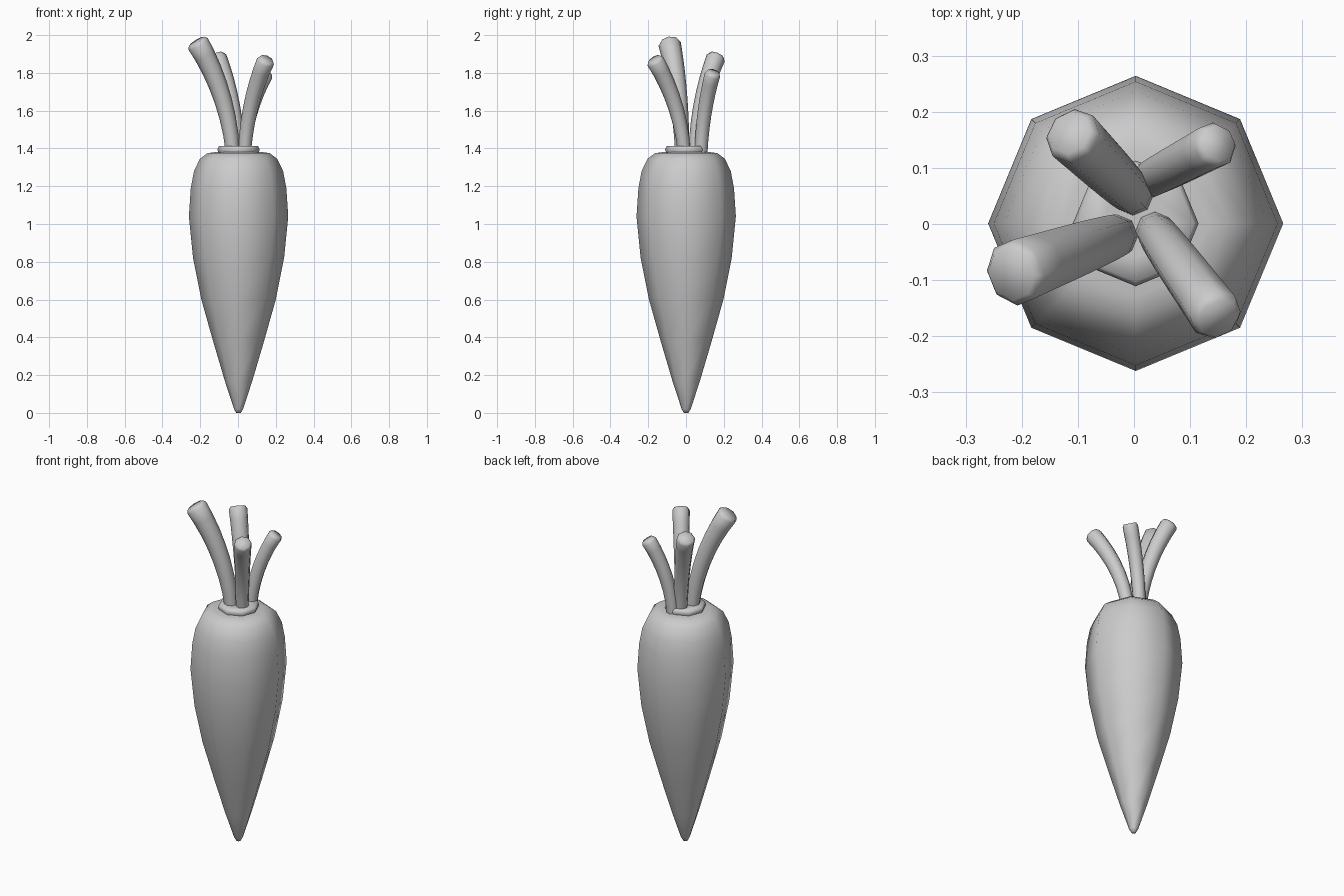
import bpy, bmesh, math
from mathutils import Vector

if "Cube" in bpy.data.objects:
    bpy.data.objects.remove(bpy.data.objects["Cube"], do_unlink=True)

SIDES = 8
grey = bpy.data.materials.new("plain grey")
grey.use_nodes = True
grey.diffuse_color = (0.6, 0.6, 0.6, 1)
grey.node_tree.nodes["Principled BSDF"].inputs["Base Color"].default_value = (0.6, 0.6, 0.6, 1)


def skin(name, rings, sharp_angle):
    """Join rings given as (centre, axis, radius) into one closed, smooth skin."""
    bm = bmesh.new()
    loops = []
    for centre, axis, radius in rings:
        turn = Vector((0, 0, 1)).rotation_difference(axis)
        loop = []
        for i in range(SIDES):
            a = math.tau * i / SIDES
            loop.append(bm.verts.new(centre + turn @ Vector((math.cos(a), math.sin(a), 0)) * radius))
        loops.append(loop)
    for low, high in zip(loops, loops[1:]):
        for i in range(SIDES):
            j = (i + 1) % SIDES
            bm.faces.new((low[i], low[j], high[j], high[i]))
    bm.faces.new(loops[0][::-1])
    bm.faces.new(loops[-1])
    mesh = bpy.data.meshes.new(name)
    bm.to_mesh(mesh)
    bm.free()
    mesh.materials.append(grey)
    obj = bpy.data.objects.new(name, mesh)
    bpy.context.collection.objects.link(obj)
    bpy.ops.object.select_all(action='DESELECT')
    obj.select_set(True)
    bpy.context.view_layer.objects.active = obj
    bpy.ops.object.shade_smooth_by_angle(angle=math.radians(sharp_angle))
    return obj


def bezier(points, t):
    """Point on a cubic curve."""
    a, b, c, d = points
    s = 1 - t
    return a * s**3 + b * 3 * s * s * t + c * 3 * s * t * t + d * t**3


# Tapered root with rounded shoulders and a raised collar: (radius, height)
profile = [(0.012, 0), (0.024, 0.02), (0.073, 0.17), (0.135, 0.38), (0.197, 0.6),
           (0.241, 0.82), (0.263, 1.04), (0.253, 1.19), (0.236, 1.28), (0.205, 1.345),
           (0.165, 1.375), (0.13, 1.38), (0.108, 1.382), (0.112, 1.395), (0.104, 1.412),
           (0.06, 1.41)]
axis_up = Vector((0, 0, 1))
skin("root", [(Vector((0.003, 0.001, z)), axis_up, r) for r, z in profile], 80)

# Stems: base, tip, radius at base and tip
stems = {
    "front_right_stem": ((-0.028, -0.02, 1.38), (-0.215, -0.088, 1.96), 0.037, 0.06),
    "front_left_stem": ((0.035, -0.01, 1.38), (0.148, -0.165, 1.866), 0.034, 0.048),
    "back_right_stem": ((0.0, 0.05, 1.38), (-0.112, 0.16, 1.885), 0.036, 0.051),
    "back_left_stem": ((0.03, 0.08, 1.38), (0.147, 0.142, 1.797), 0.034, 0.042),
}
STEPS = 7
for name, (base, tip, r0, r1) in stems.items():
    base, tip = Vector(base), Vector(tip)
    rise = tip - base
    # Upright at the foot, leaning outwards at the tip
    lean = Vector((rise.x * 0.5, rise.y * 0.5, rise.z * 0.74))
    path = [base, base + Vector((rise.x * 0.08, rise.y * 0.08, rise.z * 0.38)), base + lean, tip]
    rings = []
    for k in range(STEPS + 1):
        t = k / STEPS
        way = (bezier(path, t + 0.01) - bezier(path, t - 0.01)).normalized()
        rings.append((bezier(path, t), way, r0 + (r1 - r0) * t))
    # Small rounded lip around the cut end
    end, way, r = rings[-1]
    rings[-1] = (end - way * 0.008, way, r)
    rings.append((end + way * 0.008, way, r * 0.8))
    skin(name, rings, 80)
